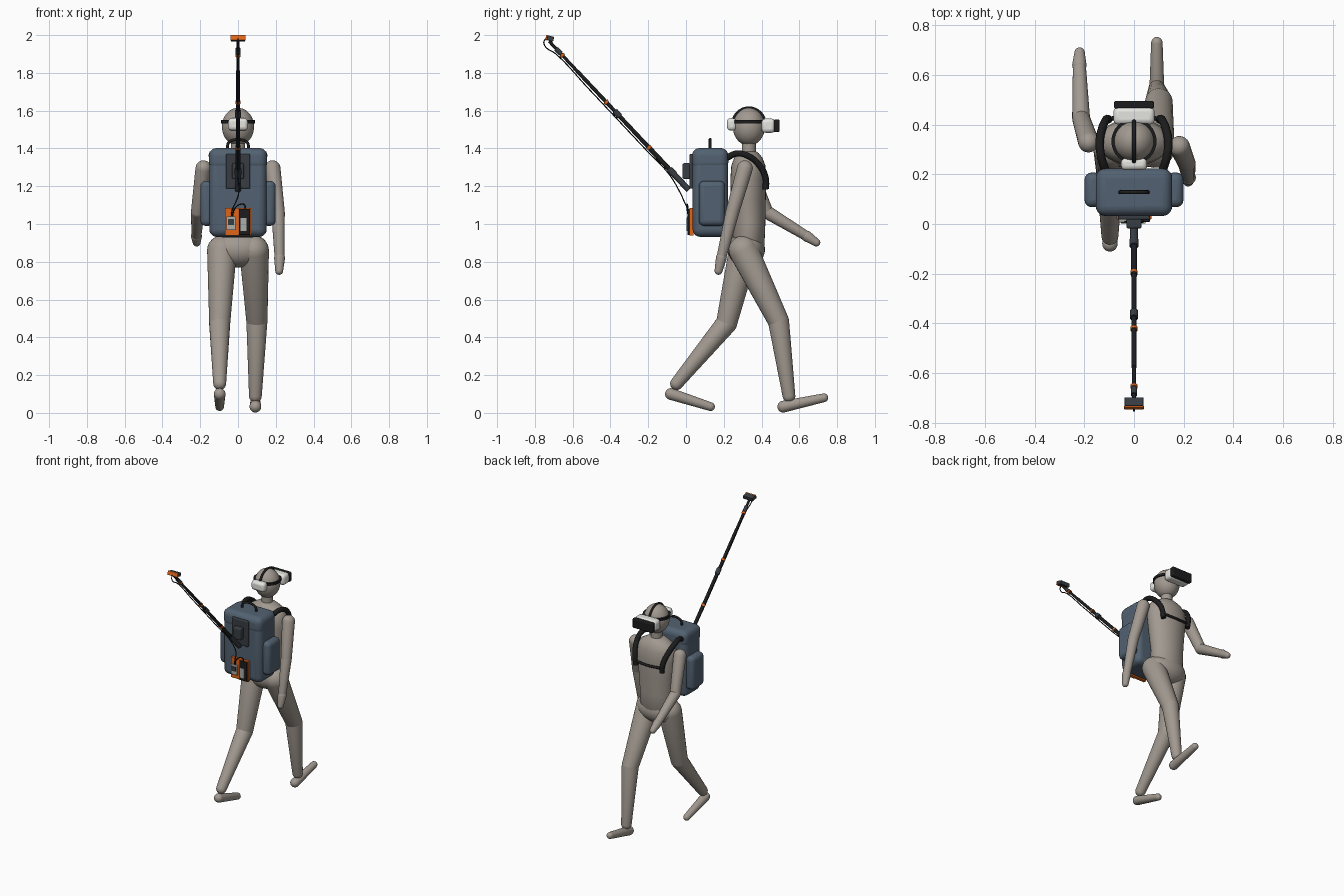
import bpy, bmesh, math
from mathutils import Vector

if "Cube" in bpy.data.objects:
    bpy.data.objects.remove(bpy.data.objects["Cube"])


def material(name, rgb):
    m = bpy.data.materials.new(name)
    m.diffuse_color = (*rgb, 1)
    m.use_nodes = True
    m.node_tree.nodes["Principled BSDF"].inputs["Base Color"].default_value = m.diffuse_color
    return m


BODY = material("warm_grey", (0.36, 0.32, 0.28))
PACK = material("slate_blue", (0.085, 0.12, 0.165))
DARK = material("dark_grey", (0.04, 0.047, 0.055))
BLACK = material("black", (0.012, 0.012, 0.013))
WHITE = material("off_white", (0.78, 0.78, 0.75))
ORANGE = material("orange", (0.75, 0.13, 0.01))
SILVER = material("silver", (0.42, 0.42, 0.40))


def finish(name, bm, mat):
    bmesh.ops.recalc_face_normals(bm, faces=bm.faces)
    me = bpy.data.meshes.new(name)
    bm.to_mesh(me)
    bm.free()
    me.materials.append(mat)
    ob = bpy.data.objects.new(name, me)
    bpy.context.collection.objects.link(ob)
    return ob


def box(name, lo, hi, mat, bevel=0.0, tilt=0.0, segments=3):
    """Box between two corners, optionally rounded and tilted about x."""
    lo, hi = Vector(lo), Vector(hi)
    bm = bmesh.new()
    bmesh.ops.create_cube(bm, size=1)
    bmesh.ops.scale(bm, vec=hi - lo, verts=bm.verts)
    ob = finish(name, bm, mat)
    ob.location = (lo + hi) / 2
    ob.rotation_euler.x = tilt
    if bevel:
        mod = ob.modifiers.new("rounded", 'BEVEL')
        mod.width, mod.segments = bevel, segments
    return ob


def loft(name, rings, mat, n=32):
    """Stack of ellipses, each (z, y centre, x radius, y radius)."""
    bm = bmesh.new()
    loops = []
    for z, yc, rx, ry in rings:
        loops.append([bm.verts.new((rx * math.cos(a), yc + ry * math.sin(a), z))
                      for a in (2 * math.pi * i / n for i in range(n))])
    for a, b in zip(loops, loops[1:]):
        for i in range(n):
            bm.faces.new((a[i], a[(i + 1) % n], b[(i + 1) % n], b[i]))
    bm.faces.new(loops[0])
    bm.faces.new(loops[-1])
    return finish(name, bm, mat)


def capsule(name, p, q, r1, r2, mat, round_ends=True, n=24):
    """Tapered rod from p to q, with ball or flat ends."""
    p, q = Vector(p), Vector(q)
    length = (q - p).length
    if round_ends:
        arc = [math.pi / 2 * i / 6 for i in range(6)]
        rings = [(-r1 * math.cos(a), 0, max(r1 * math.sin(a), 0.0005),
                  max(r1 * math.sin(a), 0.0005)) for a in arc]
        rings += [(0, 0, r1, r1), (length, 0, r2, r2)]
        rings += [(length + r2 * math.cos(a), 0, max(r2 * math.sin(a), 0.0005),
                   max(r2 * math.sin(a), 0.0005)) for a in reversed(arc)]
    else:
        rings = [(0, 0, r1, r1), (length, 0, r2, r2)]
    ob = loft(name, rings, mat, n)
    ob.location = p
    ob.rotation_euler = (q - p).to_track_quat('Z', 'Y').to_euler()
    return ob


def ellipsoid(name, centre, radii, mat):
    bm = bmesh.new()
    bmesh.ops.create_uvsphere(bm, u_segments=32, v_segments=20, radius=1)
    bmesh.ops.scale(bm, vec=radii, verts=bm.verts)
    ob = finish(name, bm, mat)
    ob.location = centre
    return ob


def tube(name, pts, radius, mat, cyclic=False, flat=None):
    """Smooth cord through points; flat=(width, height) makes webbing."""
    cu = bpy.data.curves.new(name, 'CURVE')
    cu.dimensions = '3D'
    cu.bevel_depth, cu.bevel_resolution = radius, 3
    cu.resolution_u, cu.use_fill_caps = 8, True
    sp = cu.splines.new('BEZIER')
    sp.bezier_points.add(len(pts) - 1)
    for bp, co in zip(sp.bezier_points, pts):
        bp.co = co
        bp.handle_left_type = bp.handle_right_type = 'AUTO'
    sp.use_cyclic_u = cyclic
    cu.materials.append(mat)
    ob = bpy.data.objects.new(name, cu)
    bpy.context.collection.objects.link(ob)
    return ob


# Torso, pelvis, neck and head
loft("torso", [(0.85, 0.33, 0.10, 0.07), (0.88, 0.33, 0.12, 0.085), (1.0, 0.335, 0.118, 0.085),
               (1.12, 0.33, 0.13, 0.092), (1.24, 0.33, 0.145, 0.095), (1.31, 0.33, 0.142, 0.09),
               (1.35, 0.33, 0.115, 0.075), (1.375, 0.33, 0.07, 0.055), (1.385, 0.33, 0.04, 0.04)], BODY)
ellipsoid("pelvis", (0, 0.32, 0.865), (0.15, 0.098, 0.095), BODY)
capsule("neck", (0, 0.333, 1.35), (0, 0.333, 1.46), 0.038, 0.036, BODY, False)
ellipsoid("head", (0, 0.333, 1.515), (0.085, 0.085, 0.1), BODY)

# Arms: shoulder, elbow, wrist, finger tip
arms = {"left": [(-0.183, 0.33, 1.295), (-0.213, 0.425, 1.065), (-0.22, 0.64, 0.935), (-0.219, 0.69, 0.902)],
        "right": [(0.183, 0.312, 1.295), (0.212, 0.245, 1.06), (0.22, 0.187, 0.82), (0.218, 0.172, 0.752)]}
for side, (s, e, w, t) in arms.items():
    capsule(side + "_upper_arm", s, e, 0.042, 0.036, BODY)
    capsule(side + "_forearm", e, w, 0.036, 0.026, BODY)
    capsule(side + "_hand", w, t, 0.029, 0.021, BODY)

# Legs in mid stride: hip, knee, ankle, heel, toe
legs = {"left": [(-0.085, 0.305, 0.86), (-0.097, 0.215, 0.475), (-0.097, -0.05, 0.155),
                 (-0.097, -0.08, 0.1), (-0.097, 0.13, 0.033)],
        "right": [(0.085, 0.305, 0.86), (0.1, 0.49, 0.485), (0.092, 0.545, 0.09),
                  (0.092, 0.515, 0.033), (0.092, 0.73, 0.08)]}
for side, (h, k, a, heel, toe) in legs.items():
    capsule(side + "_thigh", h, k, 0.079, 0.056, BODY)
    capsule(side + "_shin", k, a, 0.056, 0.034, BODY)
    capsule(side + "_foot", heel, toe, 0.031, 0.023, BODY)

# Headset: visor, rear battery, head band and crown strap
box("visor_shell", (-0.083, 0.4, 1.483), (0.083, 0.472, 1.558), WHITE, 0.02)
box("visor_front", (-0.08, 0.465, 1.486), (0.08, 0.495, 1.553), BLACK, 0.006)
box("rear_battery", (-0.052, 0.217, 1.495), (0.052, 0.267, 1.56), WHITE, 0.018)
loft("head_band", [(1.532, 0.333, 0.082, 0.082), (1.533, 0.333, 0.091, 0.091),
                   (1.55, 0.333, 0.091, 0.091), (1.551, 0.333, 0.08, 0.08)], BLACK)
tube("crown_strap", [(0, 0.333 + 0.09 * math.cos(a), 1.515 + 0.1 * math.sin(a))
                     for a in (math.radians(d) for d in range(25, 156, 13))], 0.008, BLACK)

# Backpack body, lid seam, side pockets and carry handle
box("backpack", (-0.152, 0.035, 0.932), (0.152, 0.223, 1.4), PACK, 0.04, segments=5)
box("backpack_lid", (-0.154, 0.032, 1.285), (0.154, 0.224, 1.402), PACK, 0.04, segments=5)
for s, side in ((-1, "left"), (1, "right")):
    xs = sorted((s * 0.13, s * 0.199))
    box(side + "_pocket", (xs[0], 0.068, 0.99), (xs[1], 0.207, 1.228), PACK, 0.028, segments=4)
    tube(side + "_shoulder_strap", [(s * 0.115, 0.215, 1.35), (s * 0.132, 0.27, 1.373),
                                    (s * 0.138, 0.33, 1.36), (s * 0.128, 0.385, 1.315),
                                    (s * 0.112, 0.42, 1.25), (s * 0.103, 0.422, 1.185)], 0.017, BLACK)
tube("chest_strap", [(-0.105, 0.422, 1.215), (-0.05, 0.43, 1.213), (0, 0.433, 1.212),
                     (0.05, 0.43, 1.213), (0.105, 0.422, 1.215)], 0.009, BLACK)
tube("carry_handle", [(-0.056, 0.128, 1.39), (-0.05, 0.128, 1.43), (-0.03, 0.128, 1.443),
                      (0.03, 0.128, 1.443), (0.05, 0.128, 1.43), (0.056, 0.128, 1.39)], 0.008, BLACK)

# Pole mount on the pack
box("mount_plate", (-0.064, 0.018, 1.187), (0.064, 0.04, 1.37), DARK, 0.006)
box("mount_block", (-0.031, -0.018, 1.238), (0.031, 0.022, 1.322), DARK, 0.008)

# Electronics tray with two devices
box("electronics_tray", (-0.07, 0.018, 0.938), (0.07, 0.04, 1.085), ORANGE, 0.003)
box("small_device", (-0.062, 0.006, 0.968), (-0.012, 0.02, 1.04), SILVER, 0.003)
box("small_screen", (-0.053, 0.002, 0.995), (-0.021, 0.008, 1.026), DARK)
box("large_device", (0.005, 0.008, 0.942), (0.064, 0.02, 1.08), BLACK, 0.003)
box("large_panel", (0.014, 0.003, 0.963), (0.046, 0.009, 1.032), SILVER)

# Telescopic pole, placed by fraction of its length
A, B = Vector((0, 0.015, 1.18)), Vector((0, -0.725, 1.968))


def pole_part(name, t1, t2, r, mat, r2=None):
    capsule(name, A.lerp(B, t1), A.lerp(B, t2), r, r2 or r, mat, False, 16)


pole_part("pole_grip", 0, 0.13, 0.016, DARK)
for i, (t1, t2, r) in enumerate(((0.12, 0.3, 0.0125), (0.3, 0.53, 0.011), (0.53, 0.8, 0.010), (0.8, 1, 0.0085))):
    pole_part("pole_section_%d" % (i + 1), t1, t2, r, BLACK)
for i, (t, r) in enumerate(((0.12, 0.018), (0.51, 0.0165), (0.93, 0.013))):
    pole_part("pole_clamp_%d" % (i + 1), t - 0.015, t + 0.02, r, DARK)
for i, t in enumerate((0.285, 0.59, 0.905)):
    pole_part("pole_ring_%d" % (i + 1), t - 0.006, t + 0.006, 0.0142, ORANGE)

# Tilted camera on the tip
tilt = math.radians(-15)
box("camera_body", (-0.038, -0.736, 1.969), (0.038, -0.7, 1.995), DARK, 0.003, tilt)
box("camera_front", (-0.04, -0.743, 1.972), (0.04, -0.735, 2.0), ORANGE, 0.002, tilt)

# Signal cable hanging beside the pole
off = Vector((0, -0.014, -0.014))
tube("cable", [(0, -0.725, 1.985), (0, -0.75, 1.972), (0, -0.748, 1.945)]
     + [A.lerp(B, t) + off for t in (0.93, 0.7, 0.5, 0.3, 0.12)]
     + [(0.003, -0.028, 1.16), (-0.01, -0.01, 1.12), (-0.03, 0.008, 1.075), (-0.036, 0.01, 1.035)], 0.0032, BLACK)
tube("device_lead", [(-0.03, 0.012, 1.04), (-0.015, 0.005, 1.085), (0.015, 0.005, 1.105),
                     (0.035, 0.008, 1.1), (0.035, 0.012, 1.07)], 0.0032, BLACK)

# Turn cords into meshes and smooth everything with sharp edges kept
bpy.ops.object.select_all(action='DESELECT')
cords = [o for o in bpy.context.scene.objects if o.type == 'CURVE']
for o in cords:
    o.select_set(True)
bpy.context.view_layer.objects.active = cords[0]
bpy.ops.object.convert(target='MESH')
bpy.ops.object.select_all(action='SELECT')
bpy.ops.object.shade_smooth_by_angle(angle=math.radians(40))
